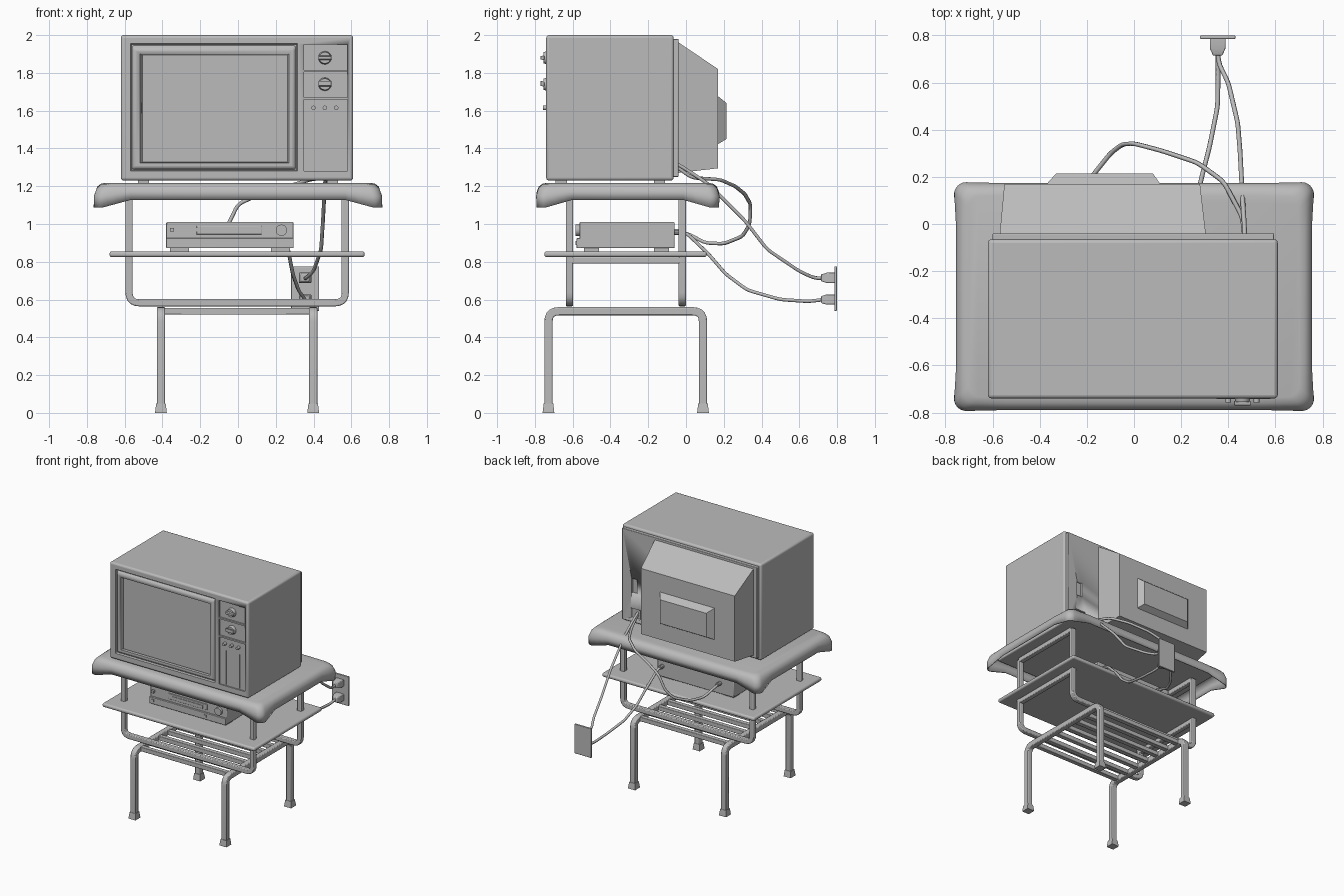
import bpy, bmesh, math
from mathutils import Vector

if "Cube" in bpy.data.objects:
    bpy.data.objects.remove(bpy.data.objects["Cube"], do_unlink=True)

GREY = (0.5, 0.5, 0.5, 1)
mat = bpy.data.materials.new("plain grey")
mat.use_nodes = True
mat.diffuse_color = GREY
mat.node_tree.nodes["Principled BSDF"].inputs["Base Color"].default_value = GREY


def activate(ob):
    bpy.ops.object.select_all(action='DESELECT')
    ob.select_set(True)
    bpy.context.view_layer.objects.active = ob


def finish(name, bm, bevel=0, segments=2, smooth=True):
    bmesh.ops.recalc_face_normals(bm, faces=bm.faces)
    me = bpy.data.meshes.new(name)
    bm.to_mesh(me)
    bm.free()
    ob = bpy.data.objects.new(name, me)
    bpy.context.collection.objects.link(ob)
    me.materials.append(mat)
    if bevel:
        m = ob.modifiers.new("bevel", 'BEVEL')
        m.width, m.segments, m.limit_method = bevel, segments, 'ANGLE'
    if smooth:
        activate(ob)
        bpy.ops.object.shade_smooth_by_angle(angle=math.radians(35))
    return ob


def loft(bm, rings, closed=True):
    """Skin a list of equal point rings and cap both ends."""
    vs = [[bm.verts.new(p) for p in r] for r in rings]
    n = len(vs[0])
    for a, b in zip(vs, vs[1:]):
        for i in range(n):
            bm.faces.new((a[i], a[(i + 1) % n], b[(i + 1) % n], b[i]))
    bm.faces.new(vs[0])
    if closed:
        bm.faces.new(vs[-1])


def rect(x0, x1, z0, z1, y):
    return [(x0, y, z0), (x1, y, z0), (x1, y, z1), (x0, y, z1)]


def frustum(name, *rects, bevel=0, segments=2):
    """Stack of rectangles (x0, x1, z0, z1, y) joined along y."""
    bm = bmesh.new()
    loft(bm, [rect(*r) for r in rects])
    return finish(name, bm, bevel, segments)


def box(name, x, y, z, bevel=0, segments=2):
    return frustum(name, (*x, *z, y[0]), (*x, *z, y[1]), bevel=bevel, segments=segments)


def disc(name, x, z, y0, y1, r, r1=None, n=20):
    bm = bmesh.new()
    loft(bm, [[(x + q * math.cos(t * math.tau / n), y, z + q * math.sin(t * math.tau / n))
               for t in range(n)] for y, q in ((y0, r1 or r), (y1, r))])
    return finish(name, bm)


def cut(target, *cutters):
    for c in cutters:
        c.hide_render = True
        m = target.modifiers.new("cut", 'BOOLEAN')
        m.object, m.operation, m.solver = c, 'DIFFERENCE', 'EXACT'
    activate(target)
    for m in list(target.modifiers):
        if m.type in {'BOOLEAN', 'BEVEL'}:
            bpy.ops.object.modifier_apply(modifier=m.name)
    for c in cutters:
        bpy.data.objects.remove(c, do_unlink=True)


def rounded(points, r, steps=5):
    """Round the inner corners of a polyline."""
    pts = [Vector(p) for p in points]
    out = [pts[0]]
    for a, b, c in zip(pts, pts[1:], pts[2:]):
        s, e = b + (a - b).normalized() * r, b + (c - b).normalized() * r
        for i in range(steps + 1):
            t = i / steps
            out.append(s * (1 - t) ** 2 + b * 2 * t * (1 - t) + e * t * t)
    return out + [pts[-1]]


def tube_frame(name, points, side, w, d, r=0.055):
    """Sweep a square tube along a flat path; side is the plane normal."""
    path, side = rounded(points, r), Vector(side)
    rings = []
    for i, p in enumerate(path):
        t = (path[min(i + 1, len(path) - 1)] - path[max(i - 1, 0)]).normalized()
        n = t.cross(side)
        rings.append([p + n * a * w / 2 + side * b * d / 2
                      for a, b in ((-1, -1), (1, -1), (1, 1), (-1, 1))])
    bm = bmesh.new()
    loft(bm, rings)
    return finish(name, bm, 0.006)


def cable(name, points, r=0.01):
    cu = bpy.data.curves.new(name, 'CURVE')
    cu.dimensions, cu.bevel_depth, cu.bevel_resolution = '3D', r, 1
    cu.use_fill_caps = True
    sp = cu.splines.new('POLY')
    path = rounded(points, 0.03, 3)
    sp.points.add(len(path) - 1)
    for q, p in zip(sp.points, path):
        q.co = (*p, 1)
    ob = bpy.data.objects.new(name, cu)
    bpy.context.collection.objects.link(ob)
    cu.materials.append(mat)
    activate(ob)
    bpy.ops.object.convert(target='MESH')


# Television cabinet with recessed screen and control panel
cabinet = box("television_cabinet", (-0.62, 0.61), (-0.74, -0.065), (1.23, 2), 0.015, 3)
cut(cabinet,
    frustum("screen_cutter", (-0.575, 0.32, 1.275, 1.96, -0.76), (-0.565, 0.31, 1.285, 1.95, -0.725)),
    box("panel_cutter", (0.35, 0.58), (-0.76, -0.73), (1.28, 1.95)))
surround = frustum("screen_surround", (-0.55, 0.295, 1.30, 1.925, -0.74), (-0.565, 0.31, 1.285, 1.95, -0.72), bevel=0.008)
cut(surround, frustum("opening_cutter", (-0.535, 0.28, 1.315, 1.91, -0.76), (-0.49, 0.25, 1.335, 1.885, -0.705)))
frustum("screen_glass", (-0.46, 0.22, 1.36, 1.86, -0.718), (-0.50, 0.26, 1.325, 1.895, -0.708), bevel=0.01)
for z in (1.81, 1.665):
    box("panel_divider", (0.35, 0.58), (-0.742, -0.725), (z - 0.006, z + 0.006))
for x in (0.405, 0.525):
    box("panel_rib", (x - 0.003, x + 0.003), (-0.735, -0.725), (1.29, 1.56))
for z, lean in ((1.88, 0), (1.74, 0.02)):
    disc("tuning_knob", 0.46, z, -0.755, -0.725, 0.036, 0.03)
    frustum("knob_grip", (0.425, 0.495, z - 0.009, z + 0.009 + lean / 2, -0.77),
            (0.425, 0.495, z - 0.012, z + 0.012, -0.75), bevel=0.003)
for x in (0.40, 0.46, 0.52):
    disc("small_button", x, 1.615, -0.757, -0.725, 0.012, n=12)
for x in (-0.5, 0.5):
    for y in (-0.66, -0.14):
        box("television_foot", (x - 0.03, x + 0.03), (y - 0.03, y + 0.03), (1.215, 1.235))

# Television back and picture tube housing
back = box("back_plate", (-0.60, 0.595), (-0.075, -0.04), (1.25, 1.98), 0.004)
cut(back, box("slot_cutter", (0.46, 0.51), (-0.06, 0), (1.48, 1.60)),
    box("socket_cutter", (0.43, 0.52), (-0.06, 0), (1.28, 1.36)))
frustum("tube_housing", (-0.57, 0.305, 1.27, 1.965, -0.045), (-0.55, 0.28, 1.295, 1.82, 0.17))
frustum("tube_cap", (-0.375, 0.115, 1.42, 1.68, 0.165), (-0.33, 0.08, 1.45, 1.64, 0.215))

# Draped table cover, drooping and flaring at the corners
def cover_ring(inset, z, droop):
    hx, hy, r, ring = 0.755 - inset, 0.482 - inset, 0.05, []
    for k, (sx, sy) in enumerate(((1, 1), (-1, 1), (-1, -1), (1, -1))):
        for i in range(-3, 10):
            a = math.radians(90 * k + 15 * min(max(i, 0), 6))
            along = max(-i, i - 6, 0)
            w = max(0, 1 - along / 3)
            px = sx * (hx - r) + r * math.cos(a)
            py = sy * (hy - r) + r * math.sin(a)
            # straight stretch leading into and out of the corner arc
            d = 0.045 * along
            start = i < 0
            tx, ty = math.sin(a), -math.cos(a)
            px += (tx if start else -tx) * d
            py += (ty if start else -ty) * d
            fold = w * droop
            px += sx * 0.35 * fold
            py += sy * 0.15 * fold
            ring.append((px, py - 0.308, z - fold))
    return ring


bm = bmesh.new()
loft(bm, [cover_ring(0.055, 1.218, 0), cover_ring(0.03, 1.213, 0.002), cover_ring(0.01, 1.198, 0.01),
          cover_ring(0.0, 1.17, 0.022), cover_ring(0.005, 1.128, 0.04)], closed=False)
cover = finish("table_cover", bm)
m = cover.modifiers.new("thickness", 'SOLIDIFY')
m.thickness, m.offset = 0.008, -1

# Table top, shelf and upper frames
box("table_top", (-0.68, 0.67), (-0.75, 0.11), (1.175, 1.205), 0.008)
box("shelf", (-0.68, 0.67), (-0.75, 0.11), (0.825, 0.855), 0.012, 3)
for y in (-0.617, -0.02):
    tube_frame("upper_frame", [(-0.577, y, 1.16), (-0.577, y, 0.583), (0.568, y, 0.583), (0.568, y, 1.16)],
               (0, 1, 0), 0.038, 0.038)
for x in (-0.577, 0.568):
    for z in (0.808, 1.155):
        box("side_rail", (x - 0.019, x + 0.019), (-0.617, -0.02), (z - 0.018, z + 0.018), 0.005)

# Leg frames, feet and slatted rack
for x in (-0.408, 0.398):
    tube_frame("leg_frame", [(x, -0.728, 0.02), (x, -0.728, 0.538), (x, 0.09, 0.538), (x, 0.09, 0.02)],
               (1, 0, 0), 0.044, 0.044)
    for y in (-0.728, 0.09):
        bm = bmesh.new()
        loft(bm, [[(x + a * h, y + b * h, z) for a, b in ((-1, -1), (1, -1), (1, 1), (-1, 1))]
                  for z, h in ((0, 0.031), (0.012, 0.03), (0.05, 0.025))])
        finish("foot_cap", bm)
for i in range(7):
    y = -0.66 + i * 0.114
    box("rack_slat", (-0.39, 0.38), (y - 0.018, y + 0.018), (0.52, 0.555), 0.004)

# Video recorder
box("recorder_body", (-0.38, 0.295), (-0.565, -0.06), (0.872, 1.01), 0.005)
box("recorder_lower_front", (-0.38, 0.295), (-0.58, -0.55), (0.872, 0.925), 0.003)
box("recorder_window", (-0.22, 0.125), (-0.572, -0.56), (0.945, 0.99), 0.003)
box("window_lip", (-0.18, 0.09), (-0.576, -0.57), (0.952, 0.975))
disc("recorder_dial", 0.23, 0.967, -0.585, -0.56, 0.03)
for x, z in ((-0.35, 0.97), (-0.35, 0.9), (0.115, 0.9)):
    box("recorder_button", (x - 0.01, x + 0.01), (-0.585, -0.56), (z - 0.01, z + 0.01))
for x in (-0.31, 0.225):
    for y in (-0.5, -0.13):
        box("recorder_foot", (x - 0.05, x + 0.05), (y - 0.04, y + 0.04), (0.85, 0.874))

# Wall socket and plugs
box("socket_plate", (0.28, 0.43), (0.785, 0.80), (0.54, 0.775), 0.004)
for z in (0.715, 0.60):
    frustum("plug", (0.335, 0.375, z - 0.018, z + 0.018, 0.715), (0.322, 0.388, z - 0.027, z + 0.027, 0.745),
            (0.322, 0.388, z - 0.027, z + 0.027, 0.79), bevel=0.004)

# Cables
cable("television_cable", [(0.47, -0.06, 1.325), (0.468, 0, 1.29), (0.46, 0.12, 1.21), (0.45, 0.31, 1.02),
                           (0.44, 0.43, 0.865), (0.40, 0.6, 0.75), (0.36, 0.68, 0.713), (0.355, 0.73, 0.713)])
cable("recorder_cable", [(0.25, -0.07, 0.957), (0.25, 0, 0.955), (0.27, 0.12, 0.84), (0.29, 0.21, 0.735),
                         (0.32, 0.325, 0.65), (0.355, 0.5, 0.6), (0.357, 0.65, 0.59), (0.355, 0.73, 0.6)])
cable("linking_cable", [(0.47, -0.06, 1.31), (0.46, 0.03, 1.245), (0.38, 0.18, 1.235), (0.27, 0.26, 1.2),
                        (0.12, 0.31, 1.16), (0, 0.342, 1.105), (-0.05, 0.338, 1.0), (-0.1, 0.3, 0.935),
                        (-0.18, 0.2, 0.895), (-0.23, 0.1, 0.90), (-0.26, 0.01, 0.95), (-0.26, -0.07, 0.957)])
for x in (0.25, -0.26):
    disc("cable_connector", x, 0.957, -0.065, -0.02, 0.016, n=10)
